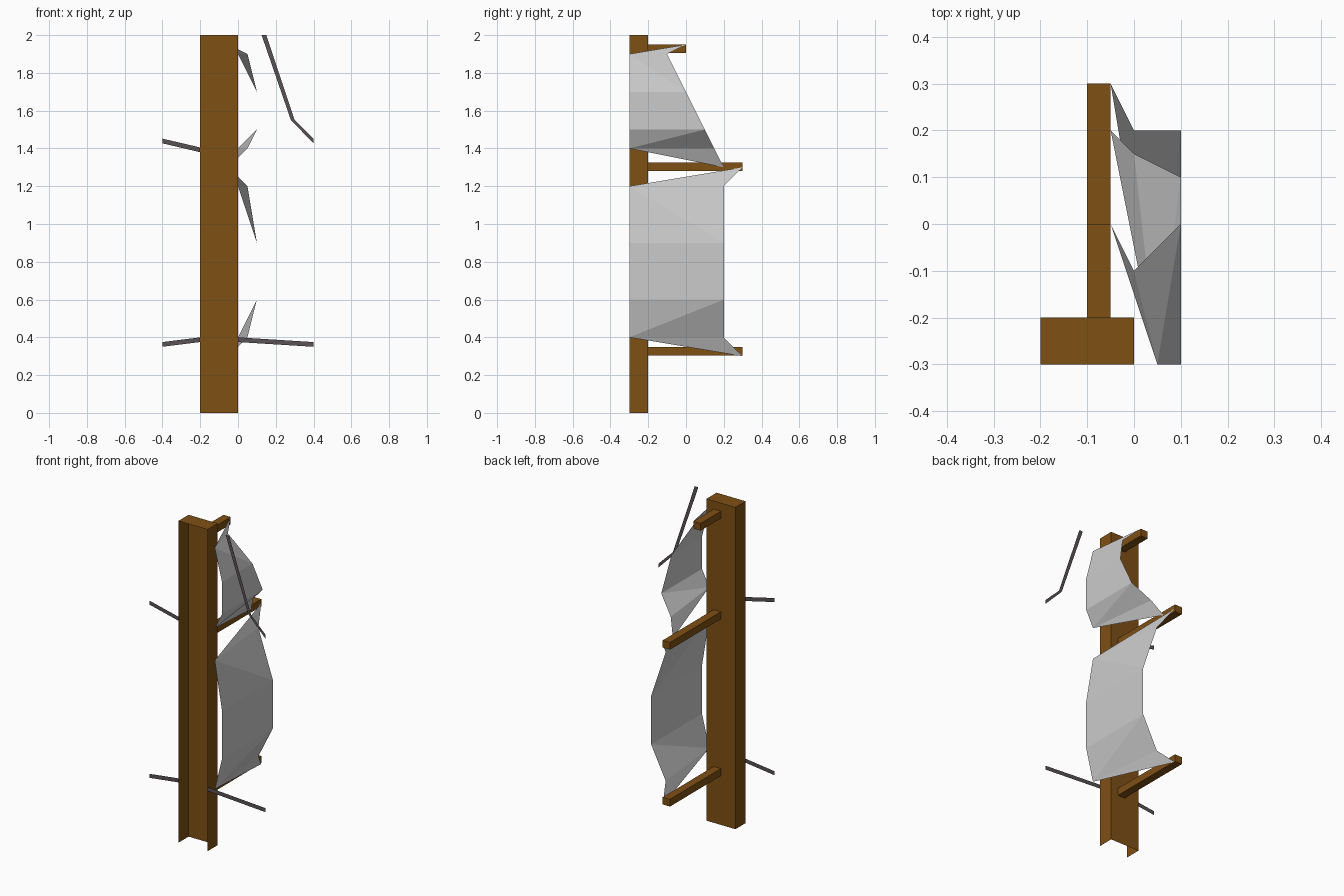
import bpy, bmesh
from mathutils import Vector

if "Cube" in bpy.data.objects:
    bpy.data.objects.remove(bpy.data.objects["Cube"])


def paint(name, rgb):
    mat = bpy.data.materials.new(name)
    mat.diffuse_color = (*rgb, 1)
    mat.use_nodes = True
    mat.node_tree.nodes["Principled BSDF"].inputs["Base Color"].default_value = mat.diffuse_color
    return mat


WOOD = paint("wood", (0.21, 0.08, 0.007))
ROPE = paint("rope", (0.10, 0.085, 0.09))


def mesh_object(name, bm, mat=None):
    me = bpy.data.meshes.new(name)
    bm.to_mesh(me)
    bm.free()
    ob = bpy.data.objects.new(name, me)
    bpy.context.collection.objects.link(ob)
    if mat:
        me.materials.append(mat)
    return ob


def box(name, lo, hi, mat, open_sides=()):
    """Box between two corners; open_sides lists outward directions left without a face."""
    bm = bmesh.new()
    bmesh.ops.create_cube(bm, size=1)
    bm.normal_update()
    gone = [f for f in bm.faces
            if any(f.normal.dot(Vector(d)) > 0.9 for d in open_sides)]
    bmesh.ops.delete(bm, geom=gone, context='FACES')
    lo, hi = Vector(lo), Vector(hi)
    for v in bm.verts:
        v.co = (lo + hi) / 2 + v.co * (hi - lo)
    return mesh_object(name, bm, mat)


def sail(name, front_z, back):
    """Bulging sheet: straight front edge beside the post, back edge ending in two tips."""
    bm = bmesh.new()
    f = [bm.verts.new((x, -0.3, z)) for x, z in zip((0.05, 0.1, 0.1, 0.05), front_z)]
    b = [bm.verts.new((x, y, z))
         for x, (y, z) in zip((-0.05, 0, 0.1, 0.1, 0, -0.05), back)]
    faces = [
        (f[0], b[0], b[1]),                               # bottom tip
        (f[0], b[1], b[2]), (f[0], b[2], f[1]),           # lower panel
        (f[1], b[2], b[3], f[2]),                         # middle panel
        (f[2], b[3], f[3]), (f[3], b[3], b[4]),           # upper panel
        (f[3], b[4], b[5]),                               # top tip
    ]
    for face in faces:
        bm.faces.new(face)
    return mesh_object(name, bm)


def strip(name, lower, upper):
    """Flat ribbon in the front plane between a lower and an upper edge."""
    bm = bmesh.new()
    lo = [bm.verts.new((x, -0.3, z)) for x, z in lower]
    up = [bm.verts.new((x, -0.3, z)) for x, z in upper]
    for i in range(len(lo) - 1):
        bm.faces.new((lo[i], lo[i + 1], up[i + 1], up[i]))
    return mesh_object(name, bm, ROPE)


# Hollow post, open at the front and the bottom
box("post", (-0.2, -0.3, 0), (0, -0.2, 2), WOOD, [(0, -1, 0), (0, 0, -1)])

# Cross arms reaching back from the post
for name, z, end in (("lower_arm", 0.305, 0.3), ("middle_arm", 1.28, 0.3),
                     ("upper_arm", 1.905, 0.0)):
    box(name, (-0.1, -0.2, z), (-0.05, end, z + 0.045), WOOD, [(0, -1, 0)])

# Sails, listed from bottom to top
sail("lower_sail", (0.4, 0.6, 0.9, 1.2),
     ((0.3, 0.3), (0.2, 0.4), (0.2, 0.6), (0.2, 0.9), (0.2, 1.2), (0.3, 1.3)))
sail("upper_sail", (1.4, 1.5, 1.7, 1.9),
     ((0.2, 1.3), (0.15, 1.4), (0.1, 1.5), (0.0, 1.7), (-0.1, 1.9), (0.0, 1.95)))

# Flat ropes in the front plane
strip("lower_left_rope", [(-0.4, 0.35), (-0.2, 0.375)], [(-0.4, 0.375), (-0.2, 0.4)])
strip("lower_right_rope", [(0, 0.375), (0.4, 0.35)], [(0, 0.4), (0.4, 0.375)])
strip("upper_left_rope", [(-0.4, 1.427), (-0.2, 1.38)], [(-0.4, 1.452), (-0.2, 1.405)])
strip("upper_right_rope", [(0.125, 2), (0.28, 1.55), (0.4, 1.427)],
      [(0.15, 2), (0.3, 1.55), (0.4, 1.452)])
